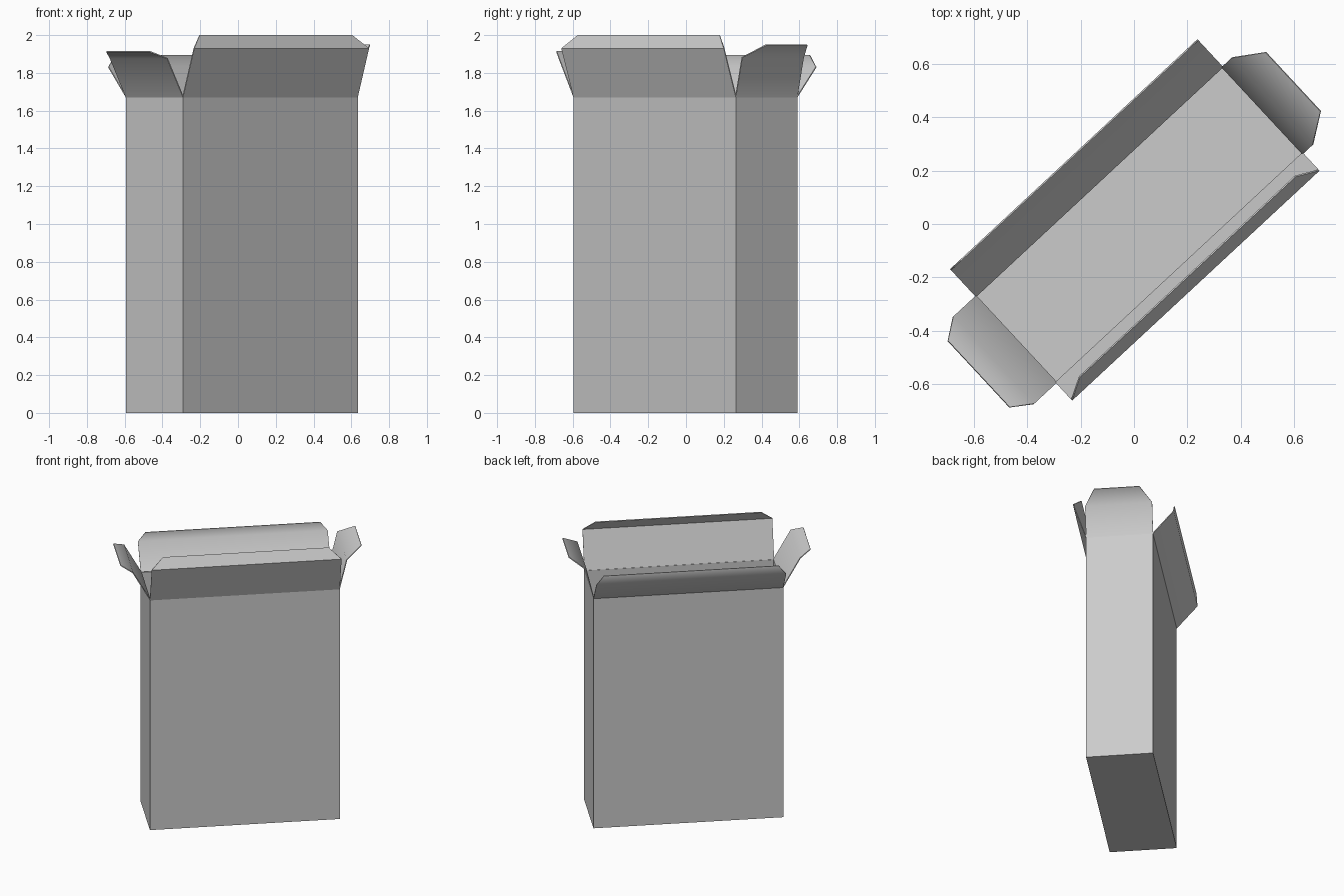
import bpy, math
from mathutils import Matrix, Vector

if "Cube" in bpy.data.objects:
    bpy.data.objects.remove(bpy.data.objects["Cube"])

HL, HW, H = 0.6315, 0.2225, 1.67      # half length, half width, wall height
THICK = 0.006
PLACE = Matrix.Translation((0.02, -0.003, 0)) @ Matrix.Rotation(math.radians(42.9), 4, 'Z')


def sheet(name, verts, faces):
    """Thin card part: outward-facing faces thickened inward."""
    me = bpy.data.meshes.new(name)
    me.from_pydata([PLACE @ Vector(v) for v in verts], [], faces)
    ob = bpy.data.objects.new(name, me)
    bpy.context.collection.objects.link(ob)
    mod = ob.modifiers.new("card", 'SOLIDIFY')
    mod.thickness = THICK
    mod.offset = -1
    bpy.ops.object.select_all(action='DESELECT')
    ob.select_set(True)
    bpy.context.view_layer.objects.active = ob
    bpy.ops.object.convert(target='MESH')
    bpy.ops.object.shade_smooth_by_angle(angle=math.radians(48))
    return ob


def flap(name, turn, half, dist, crease, tip, inset):
    """Flap hinged on a wall top: straight panel, then a bent, chamfered end."""
    rot = Matrix.Rotation(math.radians(turn), 4, 'Z')
    rows = [(half, 0, 0), (half, *crease), (half - inset, *tip)]
    verts = []
    for u, out, up in rows:
        for s in (-1, 1):
            verts.append(rot @ Vector((s * u, -dist - out, H + up)))
    sheet(name, verts, [(0, 1, 3, 2), (2, 3, 5, 4)])


# Open carton: four walls and a floor
ring = [(-HL, -HW), (HL, -HW), (HL, HW), (-HL, HW)]
verts = [(x, y, z) for z in (0, H) for x, y in ring]
faces = [(i, (i + 1) % 4, (i + 1) % 4 + 4, i + 4) for i in range(4)]
sheet("carton_body", verts, faces + [(3, 2, 1, 0)])

# Long flaps with tuck edges, and short end flaps
flap("front_flap", 0, HL, HW, (0.088, 0.26), (0.044, 0.33), 0.08)
flap("right_flap", 90, HW, HL, (0.05, 0.21), (0.156, 0.275), 0.072)
flap("back_flap", 180, HL, HW, (0.138, 0.16), (0.138, 0.225), 0.05)
flap("left_flap", -90, HW, HL, (0.115, 0.205), (0.19, 0.24), 0.053)
